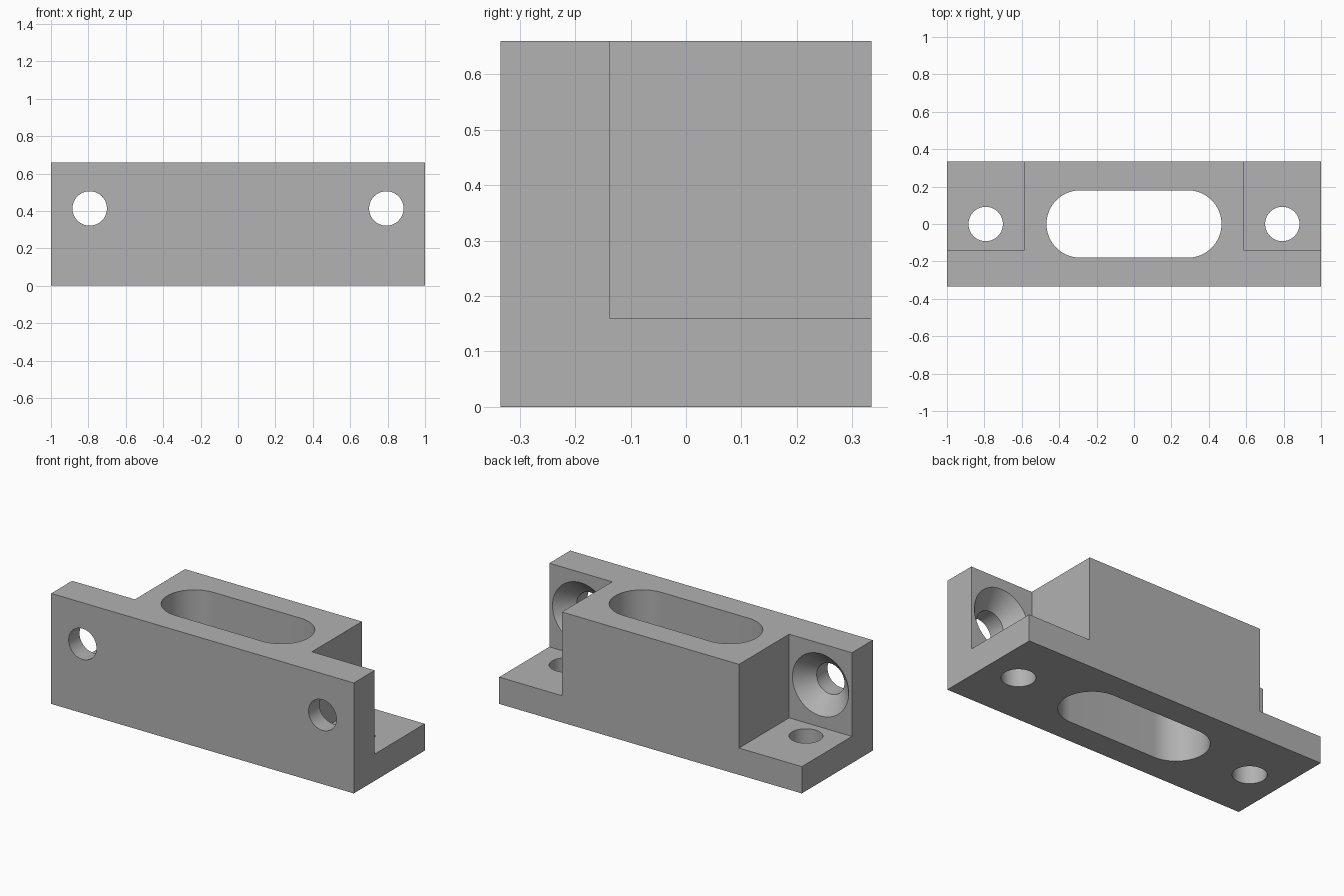
import bpy
import math
from mathutils import Matrix

old = bpy.data.objects.get("Cube")
if old:
    bpy.data.objects.remove(old, do_unlink=True)

# Overall sizes
HALF_X, HALF_Y, HEIGHT = 1.0, 0.335, 0.66
NOTCH_X, NOTCH_Y, BASE_Z = 0.585, -0.138, 0.16
HOLE_X, HOLE_Z, HOLE_R = 0.793, 0.413, 0.092
SINK_R = 0.186
SLOT_R, SLOT_X = 0.18, 0.288

grey = bpy.data.materials.new("plain grey")
grey.use_nodes = True
COLOUR = (0.445, 0.445, 0.445, 1)
grey.diffuse_color = COLOUR
grey.node_tree.nodes["Principled BSDF"].inputs["Base Color"].default_value = COLOUR


def box(name, low, high):
    bpy.ops.mesh.primitive_cube_add(size=1)
    ob = bpy.context.object
    ob.name = name
    size = [b - a for a, b in zip(low, high)]
    middle = [(a + b) / 2 for a, b in zip(low, high)]
    ob.data.transform(Matrix.Translation(middle) @ Matrix.Diagonal((*size, 1)))
    return ob


def prism(name, outline, z0, z1):
    """Extrude a flat outline upwards."""
    n = len(outline)
    verts = [(x, y, z) for z in (z0, z1) for x, y in outline]
    faces = [tuple(reversed(range(n))), tuple(range(n, 2 * n))]
    faces += [(i, (i + 1) % n, (i + 1) % n + n, i + n) for i in range(n)]
    mesh = bpy.data.meshes.new(name)
    mesh.from_pydata(verts, [], faces)
    ob = bpy.data.objects.new(name, mesh)
    bpy.context.collection.objects.link(ob)
    return ob


def lathe_y(name, x, z, profile, sides=64):
    """Solid of revolution along y from (y, radius) pairs."""
    verts, faces = [], []
    for y, r in profile:
        for i in range(sides):
            a = math.tau * i / sides
            verts.append((x + r * math.sin(a), y, z + r * math.cos(a)))
    for k in range(len(profile) - 1):
        for i in range(sides):
            a, b = k * sides + i, k * sides + (i + 1) % sides
            faces.append((a, b, b + sides, a + sides))
    last = (len(profile) - 1) * sides
    faces.append(tuple(reversed(range(sides))))
    faces.append(tuple(range(last, last + sides)))
    mesh = bpy.data.meshes.new(name)
    mesh.from_pydata(verts, [], faces)
    ob = bpy.data.objects.new(name, mesh)
    bpy.context.collection.objects.link(ob)
    return ob


def arc(cx, r, start, sweep, steps):
    return [(cx + r * math.cos(start + sweep * i / steps),
             r * math.sin(start + sweep * i / steps)) for i in range(steps + 1)]


def cut(body, cutter):
    # Normals must face outwards for a clean cut
    bpy.ops.object.select_all(action="DESELECT")
    bpy.context.view_layer.objects.active = cutter
    cutter.select_set(True)
    bpy.ops.object.mode_set(mode="EDIT")
    bpy.ops.mesh.select_all(action="SELECT")
    bpy.ops.mesh.normals_make_consistent(inside=False)
    bpy.ops.object.mode_set(mode="OBJECT")
    cutter.hide_render = True
    mod = body.modifiers.new(cutter.name, "BOOLEAN")
    mod.operation, mod.solver, mod.object = "DIFFERENCE", "EXACT", cutter
    bpy.context.view_layer.objects.active = body
    bpy.ops.object.modifier_apply(modifier=mod.name)
    bpy.data.objects.remove(cutter, do_unlink=True)


# Solid block
body = box("mounting_block", (-HALF_X, -HALF_Y, 0), (HALF_X, HALF_Y, HEIGHT))
body.data.materials.append(grey)

# Central slot with round ends
slot = arc(SLOT_X, SLOT_R, -math.pi / 2, math.pi, 32)
slot += arc(-SLOT_X, SLOT_R, math.pi / 2, math.pi, 32)
cut(body, prism("slot_cutter", slot, -0.1, HEIGHT + 0.1))

for side in (-1, 1):
    # Rear corner notch, leaving a front wall and a foot
    xs = sorted((side * NOTCH_X, side * 1.2))
    cut(body, box("notch_cutter", (xs[0], NOTCH_Y, BASE_Z), (xs[1], 0.6, 0.9)))
    # Hole through the foot
    circle = arc(side * HOLE_X, HOLE_R, 0, math.tau, 64)[:-1]
    cut(body, prism("foot_hole_cutter", circle, -0.1, BASE_Z + 0.1))
    # Countersunk hole through the front wall
    depth, lip = SINK_R - HOLE_R, 0.01
    profile = [(-0.5, HOLE_R), (NOTCH_Y - depth, HOLE_R),
               (NOTCH_Y + lip, SINK_R + lip)]
    cut(body, lathe_y("wall_hole_cutter", side * HOLE_X, HOLE_Z, profile))

# Single colour, smooth bores with sharp edges
body.data.materials.clear()
body.data.materials.append(grey)
for face in body.data.polygons:
    face.material_index = 0
bpy.ops.object.select_all(action="DESELECT")
body.select_set(True)
bpy.context.view_layer.objects.active = body
bpy.ops.object.shade_smooth_by_angle(angle=math.radians(30))
